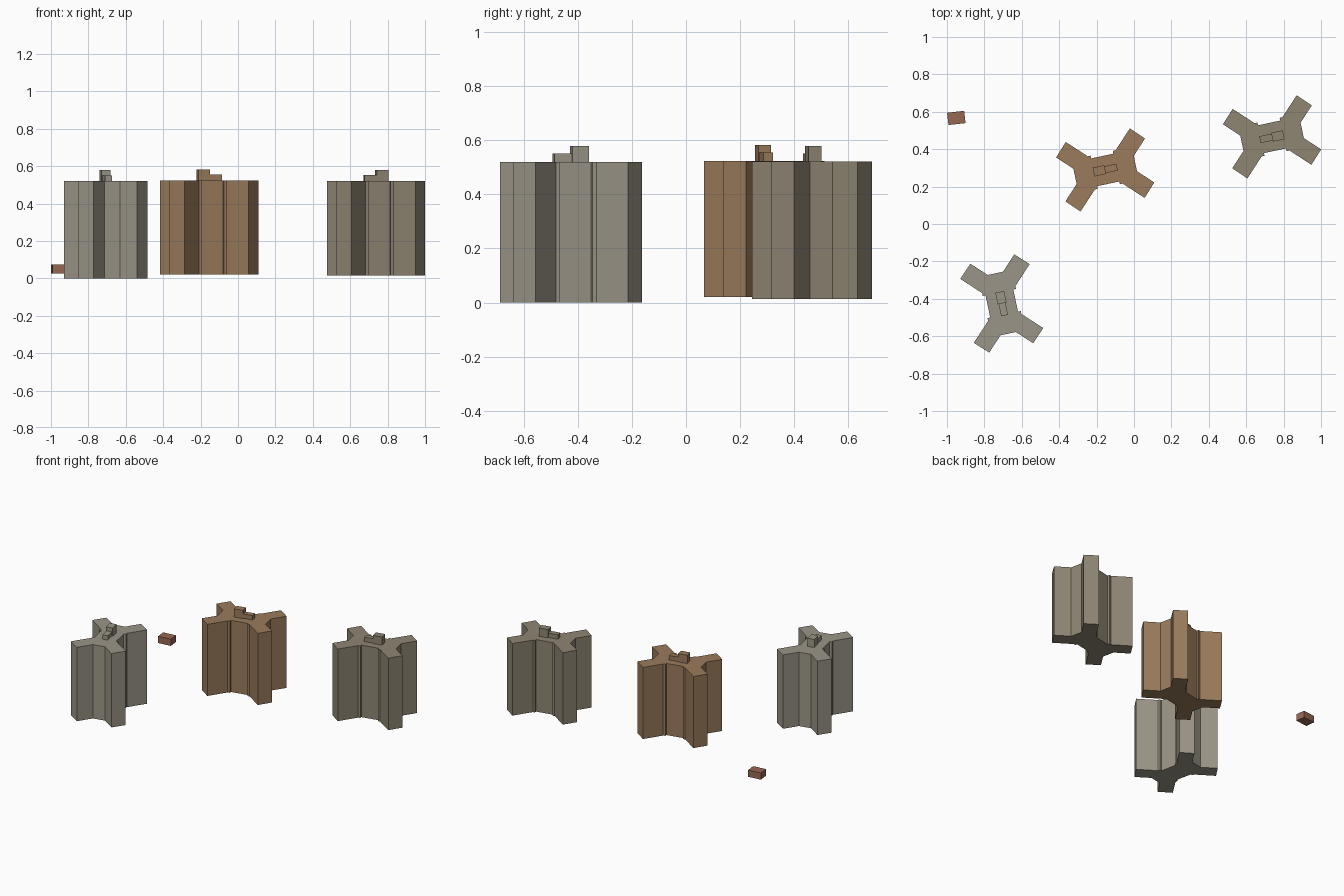
import bpy, bmesh
from math import radians
from mathutils import Matrix, Vector

if "Cube" in bpy.data.objects:
    bpy.data.objects.remove(bpy.data.objects["Cube"])


def material(name, rgb):
    m = bpy.data.materials.new(name)
    m.diffuse_color = (*[(c / 255) ** 2.2 for c in rgb], 1)
    m.use_nodes = True
    m.node_tree.nodes["Principled BSDF"].inputs["Base Color"].default_value = m.diffuse_color
    return m


def prism(bm, outline, z0, z1):
    low = [bm.verts.new((x, y, z0)) for x, y in outline]
    high = [bm.verts.new((x, y, z1)) for x, y in outline]
    bm.faces.new(low[::-1])
    bm.faces.new(high)
    n = len(outline)
    for i in range(n):
        j = (i + 1) % n
        bm.faces.new((low[i], low[j], high[j], high[i]))


def rect(x0, x1, y0, y1):
    return [(x0, y0), (x1, y0), (x1, y1), (x0, y1)]


def make(name, parts, loc, angle, mat):
    bm = bmesh.new()
    for outline, z0, z1 in parts:
        prism(bm, outline, z0, z1)
    bmesh.ops.recalc_face_normals(bm, faces=bm.faces)
    mesh = bpy.data.meshes.new(name)
    bm.to_mesh(mesh)
    bm.free()
    mesh.materials.append(mat)
    ob = bpy.data.objects.new(name, mesh)
    ob.location = (*loc, 0)
    ob.rotation_euler.z = radians(angle)
    bpy.context.collection.objects.link(ob)


# Four-winged floor plan: one quarter mirrored around both axes
quarter = [(.165, .042), (.243, .12), (.175, .19), (.076, .091), (.061, .091), (.06, .076)]
half = quarter + [(-x, y) for x, y in quarter[::-1]]
plan = half + [(x, -y) for x, y in half[::-1]]

# Towers: name, position, turn, base height, roof height, colour
towers = [
    ("left_tower", (-.707, -.425), -78, 0, .52, (154, 148, 134)),
    ("middle_tower", (-.154, .289), 12, .02, .524, (152, 122, 92)),
    ("right_tower", (.738, .466), 192, .014, .521, (141, 132, 114)),
]
for name, loc, angle, z0, z1, rgb in towers:
    mat = material(name + "_wall", rgb)
    make(name, [(plan, z0, z1)], loc, angle, mat)
    # Rooftop machine room and lower annex
    make(name + "_roof_boxes",
         [(rect(-.063, 0, -.022, .026), z1, z1 + .058),
          (rect(0, .066, -.017, .02), z1, z1 + .031)], loc, angle, mat)

# Small detached hut
make("small_hut", [(rect(-.046, .046, -.033, .033), .027, .075)],
     (-.95, .567), 6.5, material("hut_brick", (150, 104, 84)))
